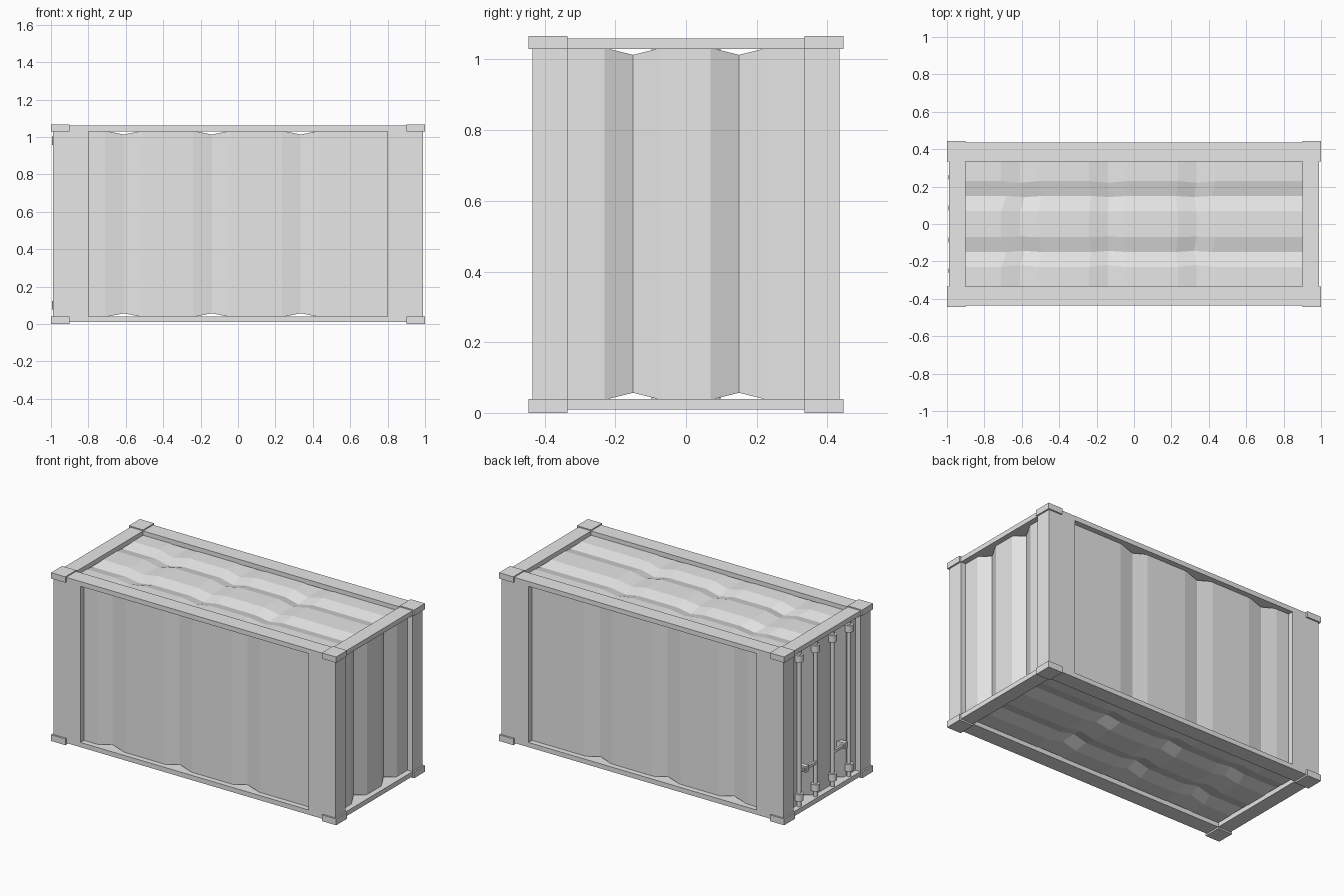
import bpy, bmesh
from mathutils import Matrix, Vector

cube = bpy.data.objects.get("Cube")
if cube:
    bpy.data.objects.remove(cube, do_unlink=True)

grey = bpy.data.materials.new("plain_grey")
grey.use_nodes = True
grey.diffuse_color = (0.8, 0.8, 0.8, 1)
grey.node_tree.nodes["Principled BSDF"].inputs["Base Color"].default_value = (0.8, 0.8, 0.8, 1)


def finish(name, bm):
    bmesh.ops.recalc_face_normals(bm, faces=bm.faces)
    mesh = bpy.data.meshes.new(name)
    bm.to_mesh(mesh)
    bm.free()
    mesh.materials.append(grey)
    obj = bpy.data.objects.new(name, mesh)
    bpy.context.collection.objects.link(obj)
    return obj


def box(name, low, high):
    low, high = Vector(low), Vector(high)
    bm = bmesh.new()
    bmesh.ops.create_cube(bm, size=1, matrix=Matrix.Translation((low + high) / 2)
                          @ Matrix.Diagonal((*(high - low), 1)))
    return finish(name, bm)


def span(side, inner, outer):
    return sorted((side * inner, side * outer))


def rod(name, x, y, z0, z1, radius, sides=12):
    bm = bmesh.new()
    bmesh.ops.create_cone(bm, cap_ends=True, segments=sides, radius1=radius, radius2=radius,
                          depth=z1 - z0, matrix=Matrix.Translation((x, y, (z0 + z1) / 2)))
    obj = finish(name, bm)
    for face in obj.data.polygons:
        face.use_smooth = abs(face.normal.z) < 0.5
    obj.data.set_sharp_from_angle(angle=0.8)
    return obj


# Frame: long rails, end rails, wide posts and corner castings
MID = 0.535
LEVELS = (("bottom", 0.01, 0.04, 0.0, 0.04), ("top", 1.03, 1.06, 1.03, 1.067))
for level, z0, z1, c0, c1 in LEVELS:
    for sy, face in ((-1, "front"), (1, "back")):
        y0, y1 = span(sy, 0.335, 0.435)
        box(f"{level}_{face}_rail", (-0.99, y0, z0), (0.99, y1, z1))
        for sx, side in ((-1, "right"), (1, "left")):
            x0, x1 = span(sx, 0.9, 1.0)
            k0, k1 = span(sy, 0.335, 0.445)
            box(f"{level}_{face}_{side}_corner_casting", (x0, k0, c0), (x1, k1, c1))
    for sx, side in ((-1, "right"), (1, "left")):
        x0, x1 = span(sx, 0.9, 0.99)
        box(f"{level}_{side}_end_rail", (x0, -0.335, z0), (x1, 0.335, z1))
for sx, side in ((-1, "right"), (1, "left")):
    for sy, face in ((-1, "front"), (1, "back")):
        x0, x1 = span(sx, 0.8, 0.99)
        y0, y1 = span(sy, 0.335, 0.435)
        box(f"{face}_{side}_post", (x0, y0, 0.04), (x1, y1, 1.03))

# Wall, roof and floor panels: a box whose section rings shrink at each groove
HX, HY, HZ, SHRINK = 0.955, 0.4, 0.498, 0.96
bm = bmesh.new()
bmesh.ops.create_cube(bm, size=1, matrix=Matrix.Diagonal((2 * HX, 2 * HY, 2 * HZ, 1)))
X_GROOVES, Y_GROOVES, HALF_X, HALF_Y = (-0.61, -0.14, 0.335), (-0.15, 0.15), 0.1, 0.08
for axis, grooves, half in ((0, X_GROOVES, HALF_X), (1, Y_GROOVES, HALF_Y)):
    normal = Vector((axis == 0, axis == 1, 0))
    for centre in grooves:
        for offset in (-half, 0, half):
            bmesh.ops.bisect_plane(bm, geom=bm.verts[:] + bm.edges[:] + bm.faces[:],
                                   plane_co=normal * (centre + offset), plane_no=normal)
for v in bm.verts:
    in_x = any(abs(v.co.x - g) < 0.001 for g in X_GROOVES)
    in_y = any(abs(v.co.y - g) < 0.001 for g in Y_GROOVES)
    if in_x:
        v.co.y *= SHRINK
        v.co.z *= SHRINK
    if in_y:
        v.co.x *= SHRINK
        v.co.z *= SHRINK
bmesh.ops.translate(bm, verts=bm.verts, vec=(0, 0, MID))
finish("corrugated_body", bm)

# Door locking bars with clamps, and a handle for each door
BAR_X = -0.968
for i, y in enumerate((-0.25, -0.085, 0.085, 0.25), 1):
    rod(f"locking_bar_{i}", BAR_X, y, 0.04, 1.03, 0.013)
    for part, z in (("lower", 0.1), ("upper", 0.98)):
        rod(f"{part}_clamp_{i}", BAR_X, y, z - 0.022, z + 0.022, 0.026)
for sy, side in ((-1, "front"), (1, "back")):
    y0, y1 = span(sy, 0.085, 0.22)
    box(f"{side}_door_handle", (-0.982, y0, 0.25), (-0.968, y1, 0.268))
    y0, y1 = span(sy, 0.18, 0.21)
    box(f"{side}_handle_catch", (-0.988, y0, 0.24), (-0.93, y1, 0.278))
